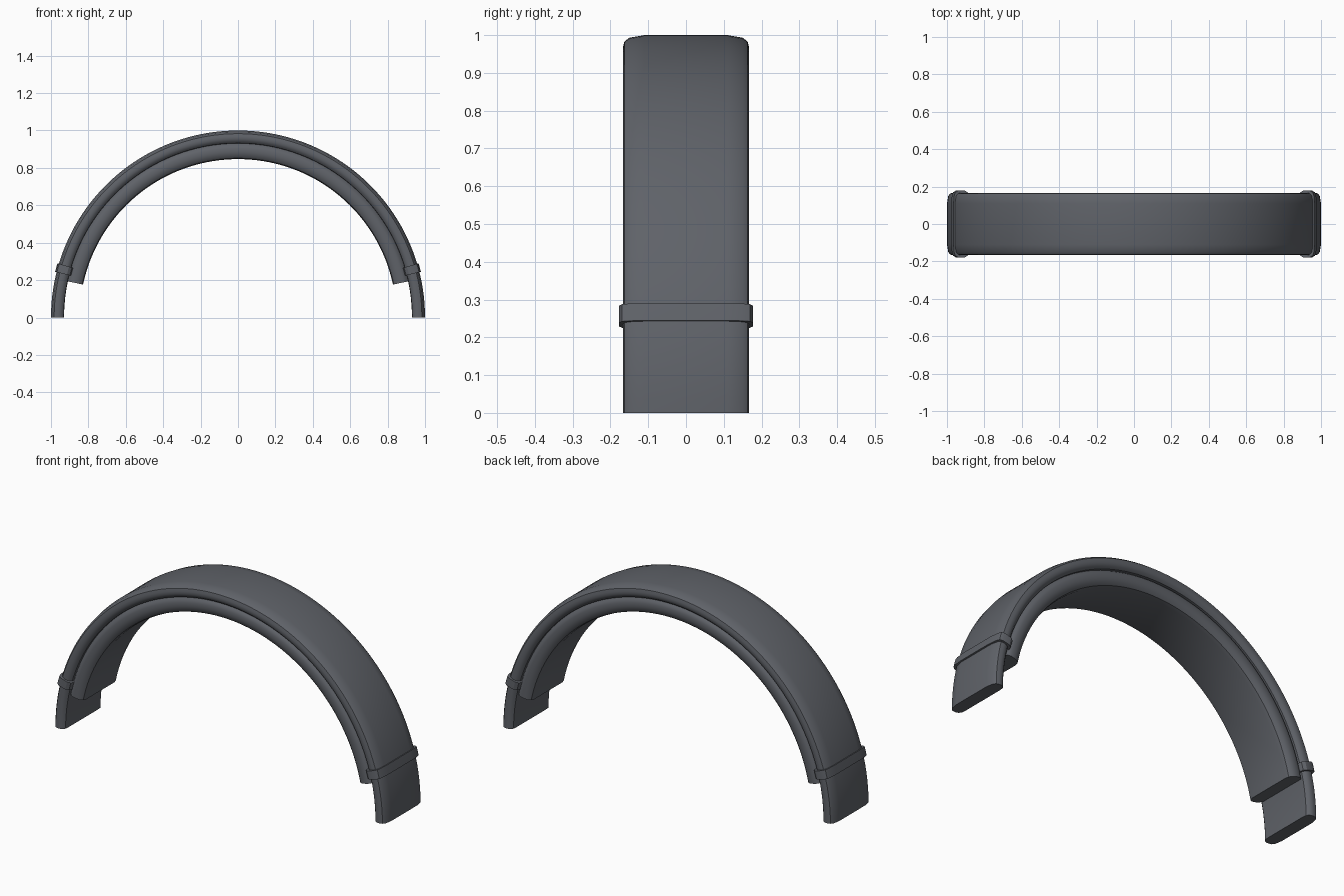
import bpy
import bmesh
from math import radians, sin, cos

cube = bpy.data.objects.get("Cube")
if cube:
    bpy.data.objects.remove(cube, do_unlink=True)

grey = bpy.data.materials.new("dark grey")
grey.use_nodes = True
colour = (0.115, 0.123, 0.14, 1)
grey.diffuse_color = colour
grey.node_tree.nodes["Principled BSDF"].inputs["Base Color"].default_value = colour


def mirrored(half):
    """Complete a half cross-section of (y, radius) points on the -y side."""
    return half + [(-y, r) for y, r in reversed(half)]


def arc_sweep(name, section, start, end, steps):
    """Sweep a closed (y, radius) section around the y axis, in degrees."""
    bm = bmesh.new()
    rings = []
    for i in range(steps + 1):
        a = radians(start + (end - start) * i / steps)
        rings.append([bm.verts.new((r * cos(a), y, r * sin(a))) for y, r in section])
    n = len(section)
    for a, b in zip(rings, rings[1:]):
        for j in range(n):
            k = (j + 1) % n
            bm.faces.new((a[j], a[k], b[k], b[j]))
    bm.faces.new(rings[0])
    bm.faces.new(rings[-1])
    bmesh.ops.recalc_face_normals(bm, faces=bm.faces)
    mesh = bpy.data.meshes.new(name)
    bm.to_mesh(mesh)
    bm.free()
    mesh.materials.append(grey)
    obj = bpy.data.objects.new(name, mesh)
    bpy.context.collection.objects.link(obj)
    bpy.ops.object.select_all(action='DESELECT')
    obj.select_set(True)
    bpy.context.view_layer.objects.active = obj
    bpy.ops.object.shade_smooth_by_angle(angle=radians(32))
    return obj


# Outer band with softly rounded edges
band = mirrored([(-0.12, 0.93), (-0.15, 0.932), (-0.162, 0.942), (-0.167, 0.955),
                 (-0.167, 0.968), (-0.163, 0.983), (-0.15, 0.993), (-0.11, 1.0)])
arc_sweep("outer_band", band, 0, 180, 80)

# Cushion under the band, stopping short of both ends
pad = mirrored([(-0.12, 0.847), (-0.14, 0.852), (-0.152, 0.866), (-0.156, 0.885),
                (-0.156, 0.905), (-0.15, 0.92), (-0.135, 0.932)])
arc_sweep("inner_pad", pad, 12, 168, 70)

# Collar around each end of the band
collar = mirrored([(-0.15, 0.921), (-0.168, 0.927), (-0.178, 0.943),
                   (-0.178, 0.983), (-0.169, 0.998), (-0.15, 1.004), (-0.1, 1.008)])
for side, middle in (("left", 15.4), ("right", 164.6)):
    arc_sweep(side + "_collar", collar, middle - 1.35, middle + 1.35, 2)
